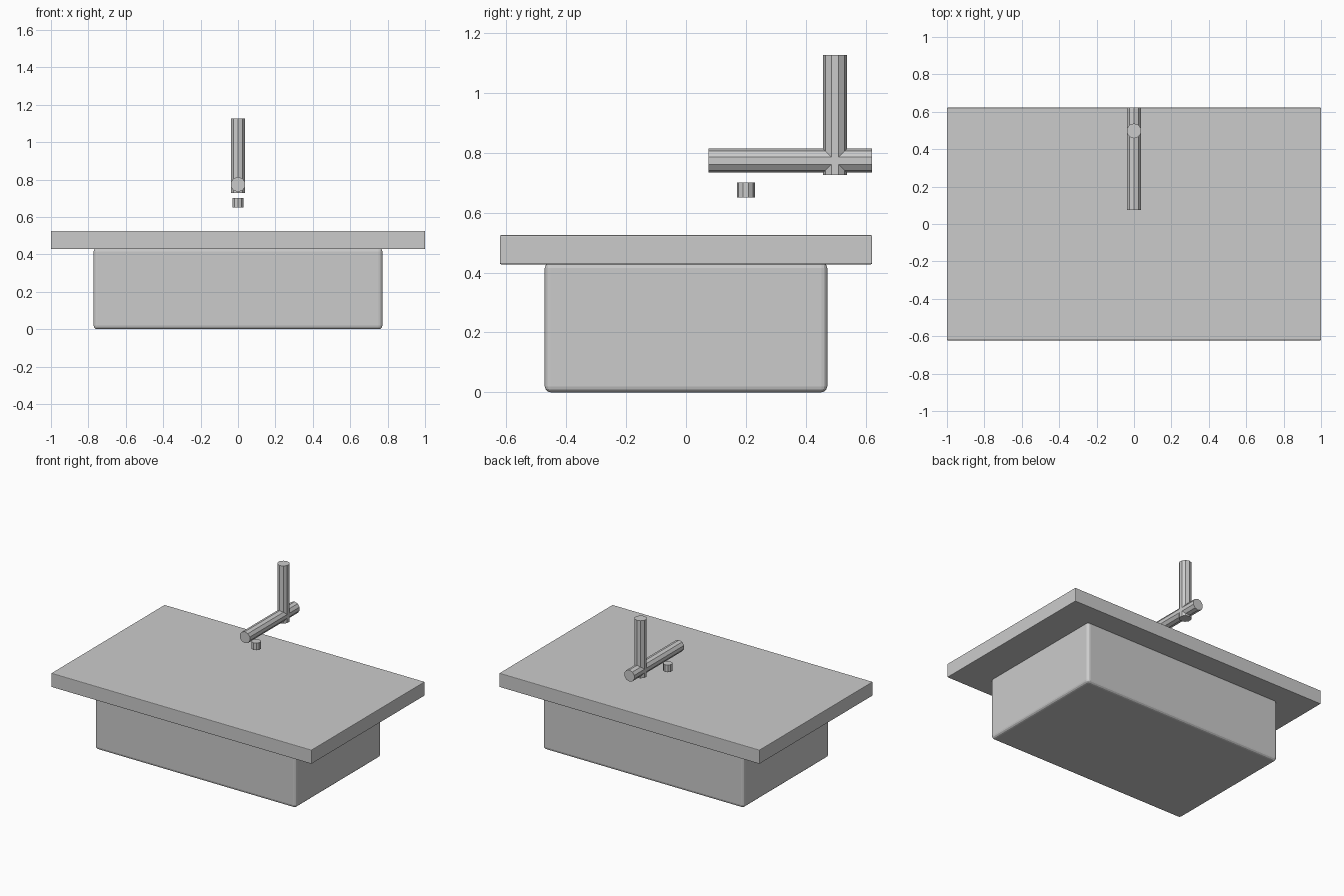
import bpy
from math import radians

cube = bpy.data.objects.get("Cube")
if cube:
    bpy.data.objects.remove(cube, do_unlink=True)

# One plain grey for everything
grey = bpy.data.materials.new("plain grey")
grey.use_nodes = True
colour = (0.6, 0.6, 0.6, 1)
grey.diffuse_color = colour
grey.node_tree.nodes["Principled BSDF"].inputs["Base Color"].default_value = colour


def finish(name):
    obj = bpy.context.object
    obj.name = name
    obj.data.materials.append(grey)
    return obj


def rounded_box(name, size, bottom, bevel, segments):
    bpy.ops.mesh.primitive_cube_add(size=1, location=(0, 0, bottom + size[2] / 2))
    obj = finish(name)
    obj.scale = size
    bpy.ops.object.transform_apply(location=False, rotation=False, scale=True)
    mod = obj.modifiers.new("rounded edges", "BEVEL")
    mod.width = bevel
    mod.segments = segments
    return obj


def pipe(name, radius, length, centre, tilt=0):
    bpy.ops.mesh.primitive_cylinder_add(
        vertices=10, radius=radius, depth=length,
        location=centre, rotation=(radians(tilt), 0, 0))
    return finish(name)


# Counter slab and the basin hanging under it
rounded_box("counter_slab", (2, 1.244, 0.097), 0.428, 0.004, 2)
rounded_box("basin", (1.544, 0.944, 0.435), 0, 0.02, 3)

# Tap: upright post, horizontal spout and a small outlet below it
pipe("tap_post", 0.04, 0.4, (0, 0.498, 0.927))
pipe("tap_spout", 0.04, 0.547, (0, 0.3485, 0.774), 90)
pipe("tap_outlet", 0.03, 0.05, (0, 0.2, 0.676))
